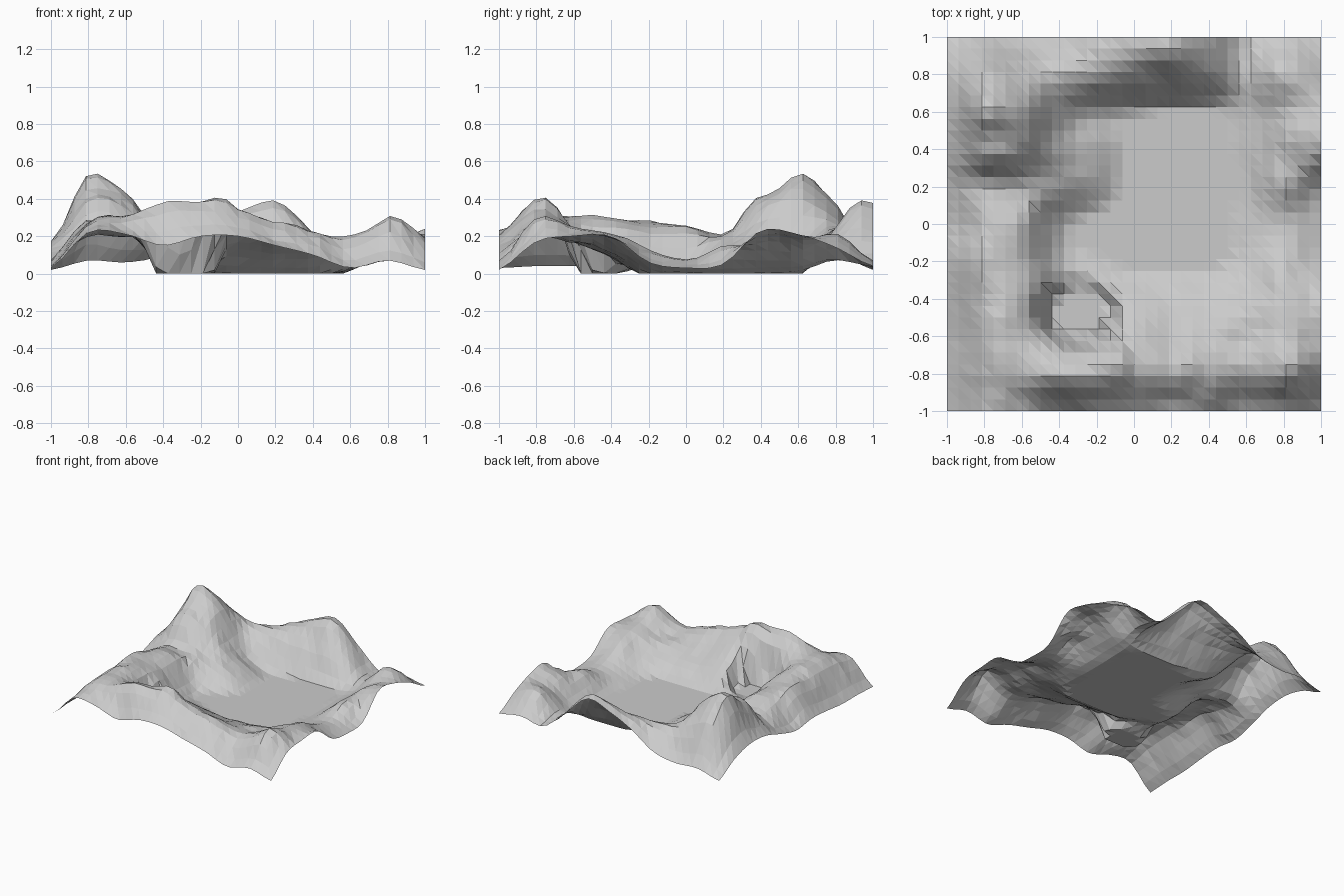
import bpy, math
from mathutils import Vector, noise

if "Cube" in bpy.data.objects:
    bpy.data.objects.remove(bpy.data.objects["Cube"])

# Coarse relief in hundredths, 0.2 apart: west to east, rows from back to front
RELIEF = [
    [2, 7, 6, 10, 23, 32, 36, 20, 4, 7, 4],
    [12, 38, 30, 25, 25, 24, 25, 18, 7, 22, 14],
    [17, 49, 43, 17, 4, 0, -3, -2, 3, 15, 21],
    [16, 37, 36, 18, 7, -3, -4, -4, 2, 15, 23],
    [10, 20, 20, 14, 6, -4, -4, -4, 1, 14, 5],
    [5, 23, 25, 3, -3, -4, -4, -4, 2, 8, 3],
    [7, 25, 25, 5, 1, -3, -3, -3, 4, 14, 6],
    [6, 26, 27, 11, 10, 11, 9, 9, 13, 21, 20],
    [4, 27, 29, 19, 21, 24, 19, 17, 17, 24, 20],
    [4, 26, 31, 37, 40, 33, 28, 23, 19, 29, 17],
    [3, 22, 21, 15, 20, 20, 15, 10, 3, 7, 2],
]
# Local features: x, y, radius x, radius y, height
FEATURES = [
    (-0.30, -0.48, 0.18, 0.14, -0.36),   # pond hollow in the front slope
    (-0.10, -0.74, 0.09, 0.08, 0.04),    # front summit
    (0.17, 0.92, 0.20, 0.08, 0.04),      # back crest
    (0.88, -0.74, 0.09, 0.09, 0.03),     # front right summit
    (-0.82, 0.62, 0.08, 0.10, 0.04),     # main summit
    (-0.74, 0.35, 0.12, 0.08, 0.04),     # shoulder of the main summit
    (-0.87, -0.28, 0.10, 0.20, 0.03),    # left ridge
]
CELLS = 32


def spline(values, t):
    """Smooth curve through evenly spaced values."""
    i = min(int(t), len(values) - 2)
    f = t - i
    last = len(values) - 1
    a, b, c, d = (values[max(0, min(last, i + k))] for k in (-1, 0, 1, 2))
    return b + 0.5 * f * (c - a + f * (2*a - 5*b + 4*c - d + f * (3*(b - c) + d - a)))


def height(x, y):
    u, v = (x + 1) * 5, (1 - y) * 5
    z = spline([spline(row, u) for row in RELIEF], v) / 100
    for fx, fy, rx, ry, h in FEATURES:
        z += h * math.exp(-(((x - fx) / rx) ** 2 + ((y - fy) / ry) ** 2) ** 2)
    # rocky roughness on the slopes, fading out on low ground and at the border
    if max(abs(x), abs(y)) < 0.99:
        rough = min(1.0, max(0.0, z) / 0.15)
        z += 0.025 * rough * noise.noise(Vector((x * 7, y * 7, 3.7)))
    return max(0.0, z)


# Terrain sheet: a square grid with a flat valley floor
verts, faces = [], []
n = CELLS + 1
for j in range(n):
    for i in range(n):
        x, y = -1 + 2 * i / CELLS, -1 + 2 * j / CELLS
        verts.append((x, y, height(x, y)))
for j in range(CELLS):
    for i in range(CELLS):
        a = j * n + i
        faces += [(a, a + 1, a + n), (a + 1, a + n + 1, a + n)]

mesh = bpy.data.meshes.new("mountain_terrain")
mesh.from_pydata(verts, [], faces)
mesh.update()
terrain = bpy.data.objects.new("mountain_terrain", mesh)
bpy.context.collection.objects.link(terrain)
